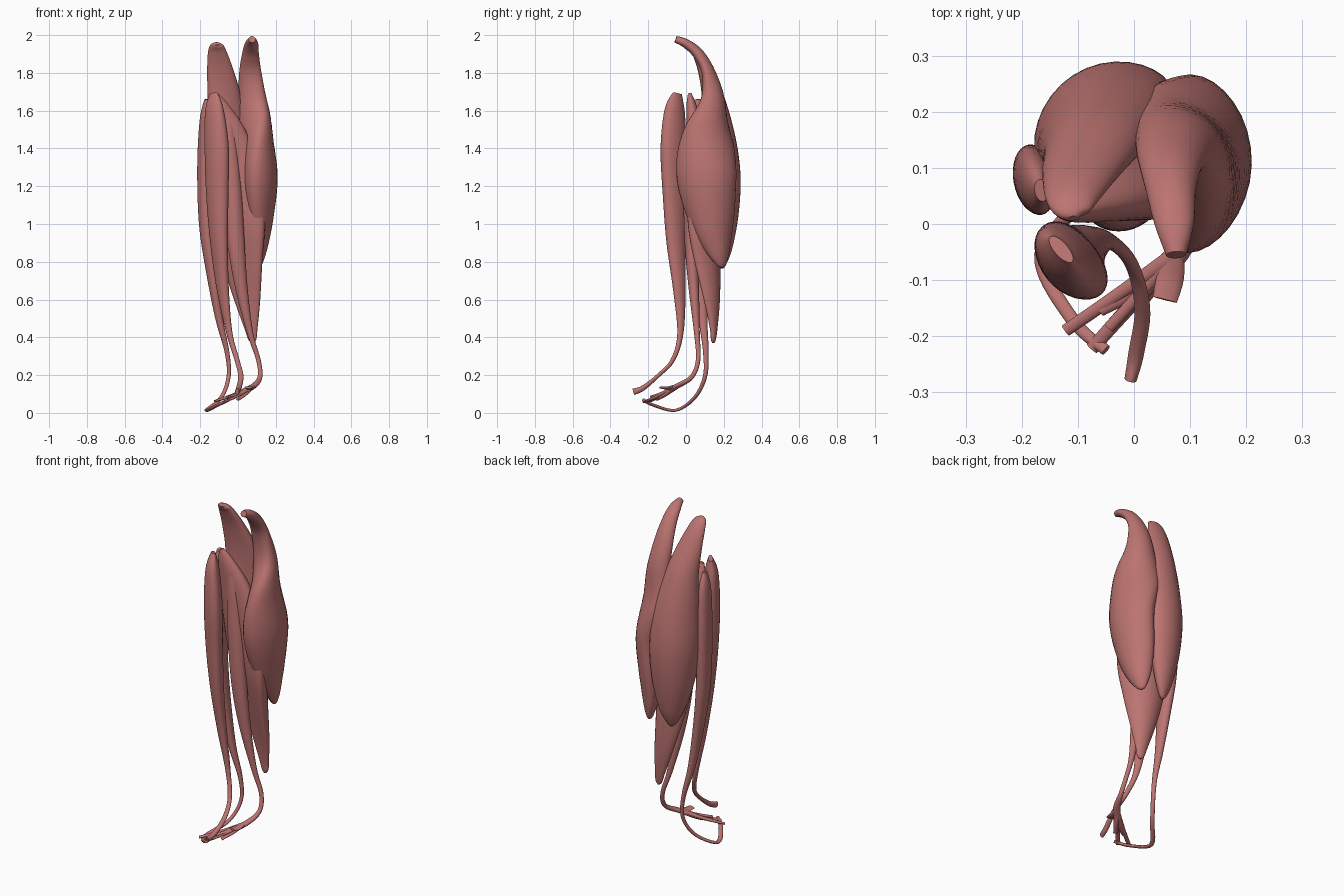
import bpy, bmesh, math
from mathutils import Vector

mat = bpy.data.materials.new("muscle_red")
mat.diffuse_color = (0.50, 0.175, 0.165, 1)


def catmull(p0, p1, p2, p3, t):
    return [0.5 * (2 * b + (c - a) * t + (2 * a - 5 * b + 4 * c - d) * t * t
            + (3 * b - a - 3 * c + d) * t ** 3) for a, b, c, d in zip(p0, p1, p2, p3)]


def loft(name, sections, steps=7, sides=32):
    """Sections: x, y, z, half width, half thickness, width angle, bend."""
    s = [sections[0]] + list(sections) + [sections[-1]]
    rows = [catmull(*s[i:i + 4], k / steps) for i in range(len(sections) - 1) for k in range(steps)]
    rows.append(list(sections[-1]))
    pts = [Vector(r[:3]) for r in rows]
    bm = bmesh.new()
    rings = []
    for i, r in enumerate(rows):
        t = (pts[min(i + 1, len(pts) - 1)] - pts[max(i - 1, 0)]).normalized()
        a = math.radians(r[5])
        w = Vector((math.cos(a), math.sin(a), 0))
        w = (w - t * w.dot(t)).normalized()
        v = t.cross(w)
        ring = []
        for k in range(sides):
            q = 2 * math.pi * k / sides
            c, d = math.cos(q), math.sin(q)
            ring.append(bm.verts.new(pts[i] + w * (max(r[3], .003) * c)
                                     + v * (max(r[4], .003) * d - r[6] * c * c)))
        rings.append(ring)
    for a, b in zip(rings, rings[1:]):
        for k in range(sides):
            n = (k + 1) % sides
            bm.faces.new((a[k], a[n], b[n], b[k]))
    bm.faces.new(rings[0][::-1])
    bm.faces.new(rings[-1])
    bmesh.ops.recalc_face_normals(bm, faces=bm.faces)
    me = bpy.data.meshes.new(name)
    bm.to_mesh(me)
    bm.free()
    ob = bpy.data.objects.new(name, me)
    bpy.context.collection.objects.link(ob)
    me.materials.append(mat)
    bpy.context.view_layer.objects.active = ob
    ob.select_set(True)
    bpy.ops.object.shade_smooth_by_angle(angle=math.radians(50))
    ob.select_set(False)
    return ob


# Inner calf head, curling forward at the top
loft("calf_inner_head", [
    (.075, -.055, 1.978, .018, .018, 180, 0), (.072, 0, 1.955, .035, .024, 180, 0),
    (.066, .065, 1.90, .045, .03, 180, .004), (.066, .12, 1.8, .06, .036, 172, .006),
    (.08, .145, 1.65, .083, .058, 150, .01), (.1, .118, 1.45, .143, .082, 108, .018),
    (.118, .108, 1.25, .158, .092, 88, .02), (.115, .138, 1.03, .122, .072, 95, .018),
    (.11, .172, .87, .07, .042, 110, .01), (.105, .188, .79, .03, .02, 118, 0),
    (.103, .19, .77, .008, .006, 120, 0)])

# Outer calf head
loft("calf_outer_head", [
    (-.11, .01, 1.955, .012, .008, 180, 0), (-.112, .025, 1.945, .035, .016, 180, 0),
    (-.11, .055, 1.91, .05, .024, 180, .005),
    (-.095, .1, 1.81, .07, .036, 185, .008), (-.073, .148, 1.65, .094, .058, 195, .012),
    (-.064, .178, 1.45, .124, .078, 208, .018), (-.062, .192, 1.25, .137, .087, 213, .02),
    (-.055, .197, 1.05, .118, .073, 213, .02), (-.045, .198, .88, .074, .044, 210, .01),
    (-.04, .192, .79, .03, .02, 205, 0), (-.04, .19, .765, .008, .006, 205, 0)])

# Broad flat muscle under the calf heads
loft("deep_calf", [
    (-.12, .02, 1.69, .012, .01, 180, 0), (-.1, .03, 1.62, .05, .028, 180, 0),
    (-.045, .06, 1.45, .1, .055, 178, .01), (.0, .085, 1.2, .135, .07, 170, .02),
    (.018, .1, 1.0, .14, .065, 160, .025), (.034, .125, .8, .113, .05, 156, .025),
    (.055, .143, .6, .073, .033, 158, .015), (.07, .147, .45, .036, .019, 165, .004),
    (.076, .145, .39, .022, .013, 170, 0), (.077, .144, .37, .007, .006, 170, 0)])

# Shin muscle with tendon to the inner foot
loft("shin_muscle", [
    (-.13, -.045, 1.692, .03, .012, -50, 0), (-.125, -.06, 1.6, .063, .037, -50, 0),
    (-.115, -.068, 1.4, .08, .05, -50, .005), (-.112, -.062, 1.15, .073, .046, -50, .005),
    (-.1, -.053, .9, .058, .037, -50, 0), (-.08, -.035, .65, .038, .026, -48, 0),
    (-.045, -.03, .42, .018, .014, -45, 0), (-.005, -.07, .28, .013, .011, -25, 0),
    (.015, -.15, .195, .014, .01, -10, 0), (.004, -.23, .13, .014, .014, 0, 0),
    (-.006, -.277, .112, .011, .017, 0, 0)])

# Outer leg muscle, its tendon passes below the foot
loft("outer_leg_muscle", [
    (-.165, .06, 1.66, .02, .012, -80, 0), (-.172, .07, 1.55, .053, .03, -80, 0),
    (-.178, .08, 1.3, .062, .037, -80, 0), (-.17, .08, 1.0, .055, .036, -80, 0),
    (-.14, .08, .75, .042, .029, -80, 0), (-.1, .09, .5, .024, .02, -78, 0),
    (-.058, .105, .32, .015, .012, -70, 0), (-.05, .1, .19, .012, .01, -55, 0),
    (-.09, .045, .08, .012, .009, -37, 0), (-.165, -.055, .014, .013, .008, 0, 0),
    (-.11, -.17, .04, .012, .008, 30, 0), (-.05, -.225, .068, .01, .008, 35, 0)])

# Deep muscle between shin and calf, tendon round the inner ankle
loft("deep_leg_muscle", [
    (-.055, .025, 1.62, .01, .01, 0, 0), (-.05, .03, 1.5, .036, .032, 0, 0),
    (-.03, .025, 1.2, .048, .038, 0, 0), (-.01, .028, .9, .045, .035, 0, 0),
    (.02, .042, .65, .032, .027, 0, 0), (.065, .058, .42, .016, .015, -10, 0),
    (.108, .064, .28, .012, .012, -30, 0), (.116, .03, .19, .013, .012, -40, 0),
    (.08, -.05, .14, .02, .013, -45, 0), (.01, -.11, .1, .017, .01, -50, 0),
    (-.06, -.155, .08, .01, .008, -55, 0)])

# Fan of tendon slips in the foot: end point and half width
start = (.075, -.055, .14, .016, .011, -50, 0)
for i, (x, y, z, w) in enumerate([(-.122, -.19, .062, .011), (-.075, -.222, .058, .012),
                                  (-.045, -.185, .085, .01), (.0, -.155, .07, .012),
                                  (.055, -.135, .135, .022)]):
    mid = ((x + .075) / 2, (y - .055) / 2, (z + .14) / 2 - .006, w * 1.1, .009, -40, 0)
    loft("tendon_slip_%d" % (i + 1), [start, mid, (x, y, z, w, .006, -30, 0)], 4, 12)
